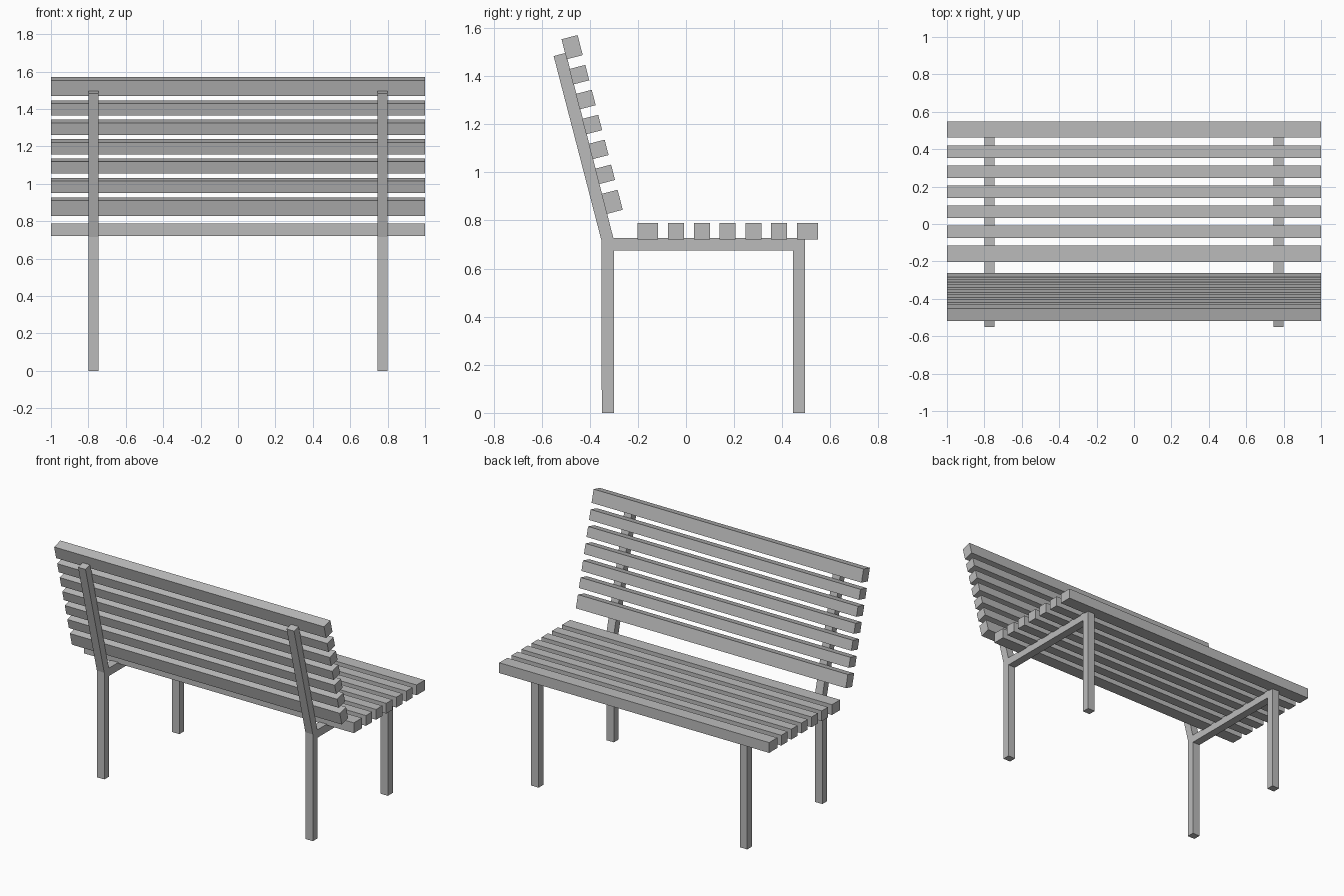
import bpy
import math

if "Cube" in bpy.data.objects:
    bpy.data.objects.remove(bpy.data.objects["Cube"])

grey = bpy.data.materials.new("plain grey")
grey.diffuse_color = (0.5, 0.5, 0.5, 1)
grey.use_nodes = True
grey.node_tree.nodes["Principled BSDF"].inputs["Base Color"].default_value = grey.diffuse_color


def prism(name, profile, x0, x1):
    """Extrude a (y, z) profile along x."""
    n = len(profile)
    verts = [(x, y, z) for x in (x0, x1) for y, z in profile]
    faces = [list(range(n))[::-1], list(range(n, 2 * n))]
    faces += [[i, (i + 1) % n, (i + 1) % n + n, i + n] for i in range(n)]
    mesh = bpy.data.meshes.new(name)
    mesh.from_pydata(verts, [], faces)
    mesh.materials.append(grey)
    obj = bpy.data.objects.new(name, mesh)
    bpy.context.collection.objects.link(obj)
    return obj


def slat_row(name, start, angle):
    """Seven slats along a (y, z) direction; the two outer ones are wider."""
    along = (math.cos(angle), math.sin(angle))
    out = (-along[1], along[0])
    offsets = [0, 0.118, 0.225, 0.332, 0.439, 0.546, 0.664]
    for i, d in enumerate(offsets):
        half = 0.043 if i in (0, 6) else 0.033
        prof = [(start[0] + along[0] * (d + a) + out[0] * b,
                 start[1] + along[1] * (d + a) + out[1] * b)
                for a, b in ((-half, 0), (half, 0), (half, 0.069), (-half, 0.069))]
        prism(f"{name}_{i + 1}", prof, -1, 1)


# Side frames: legs, seat rail and leaning back post in one outline
frame = [(-0.35, 0), (-0.30, 0), (-0.30, 0.674), (0.444, 0.674), (0.444, 0),
         (0.495, 0), (0.495, 0.727), (-0.302, 0.727), (-0.499, 1.496),
         (-0.55, 1.483), (-0.351, 0.715)]
prism("left_frame", frame, -0.80, -0.745)
prism("right_frame", frame, 0.745, 0.80)

# Seat slats, from back to front
slat_row("seat_slat", (-0.159, 0.72), 0)

# Backrest slats, from bottom to top; mirrored profile so they sit on the front side
lean = math.radians(14.5)
thick = 0.069
slat_row("back_slat",
         (-0.307 + math.cos(lean) * thick / 2, 0.877 + math.sin(lean) * thick / 2),
         math.pi / 2 + lean)
